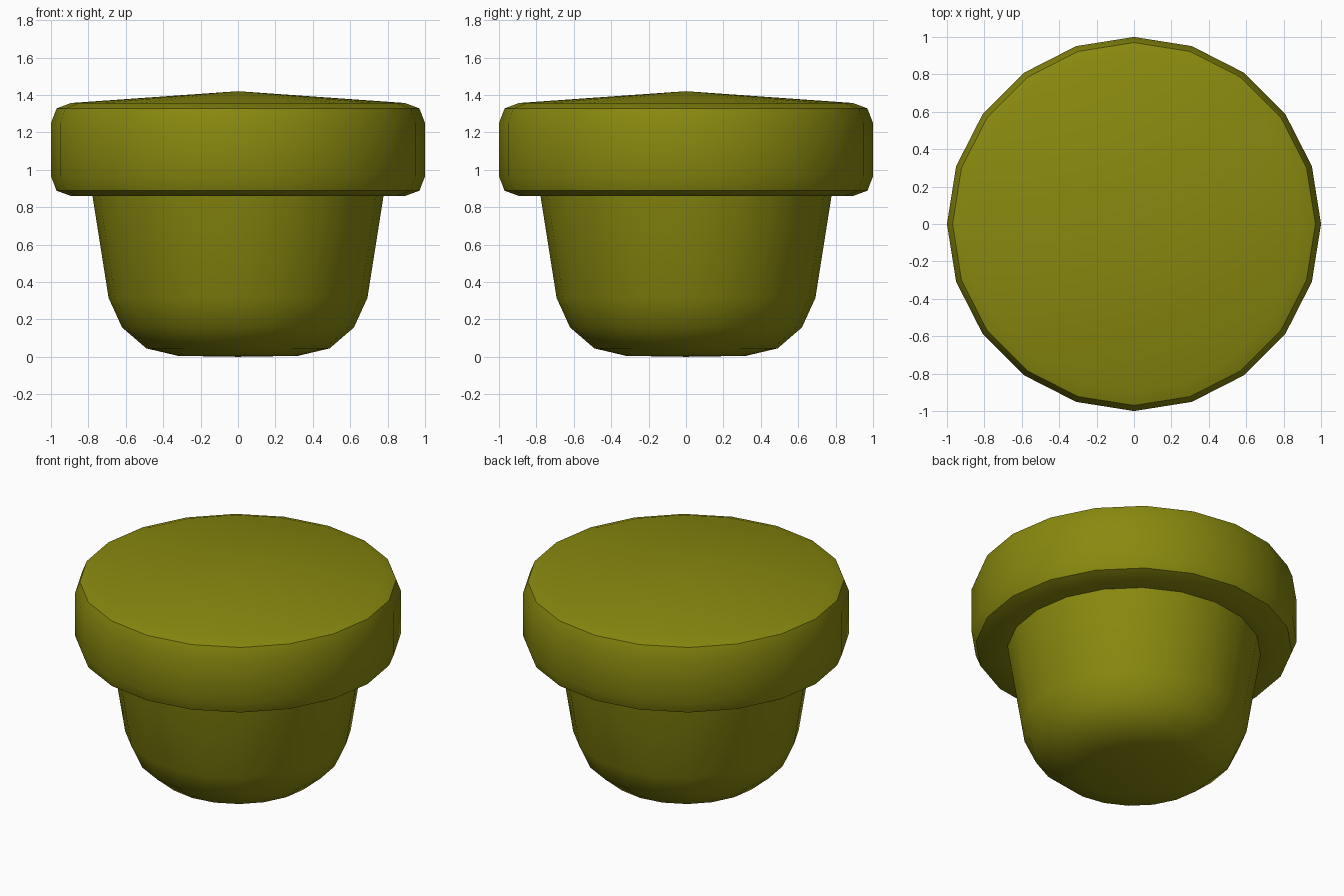
import bpy, bmesh, math

if "Cube" in bpy.data.objects:
    bpy.data.objects.remove(bpy.data.objects["Cube"])

SIDES = 20

mat = bpy.data.materials.new("olive")
mat.diffuse_color = (0.25, 0.25, 0.005, 1)
mat.use_nodes = True
mat.node_tree.nodes["Principled BSDF"].inputs["Base Color"].default_value = mat.diffuse_color


def lathe(name, profile):
    """Revolve (radius, z) points around z; radius 0 becomes a single pole."""
    bm = bmesh.new()
    rings = []
    for r, z in profile:
        if r == 0:
            rings.append([bm.verts.new((0, 0, z))] * SIDES)
        else:
            rings.append([bm.verts.new((r * math.cos(a), r * math.sin(a), z))
                          for a in (2 * math.pi * i / SIDES for i in range(SIDES))])
    for lo, hi in zip(rings, rings[1:]):
        for i in range(SIDES):
            j = (i + 1) % SIDES
            bm.faces.new(list(dict.fromkeys((lo[i], lo[j], hi[j], hi[i]))))
    bmesh.ops.recalc_face_normals(bm, faces=bm.faces)
    mesh = bpy.data.meshes.new(name)
    bm.to_mesh(mesh)
    bm.free()
    obj = bpy.data.objects.new(name, mesh)
    bpy.context.collection.objects.link(obj)
    mesh.materials.append(mat)
    bpy.ops.object.select_all(action='DESELECT')
    obj.select_set(True)
    bpy.context.view_layer.objects.active = obj
    bpy.ops.object.shade_smooth_by_angle(angle=math.radians(35))
    return obj


# Tapered body with a rounded base
lathe("pot_body", [(0, 0), (0.32, 0.005), (0.49, 0.045), (0.62, 0.157),
                   (0.692, 0.315), (0.778, 0.86)])

# Wide bevelled rim with a slightly domed top
lathe("pot_rim", [(0.778, 0.86), (0.893, 0.86), (0.97, 0.888), (1, 0.965),
                  (1, 1.25), (0.97, 1.328), (0.893, 1.357), (0, 1.42)])
